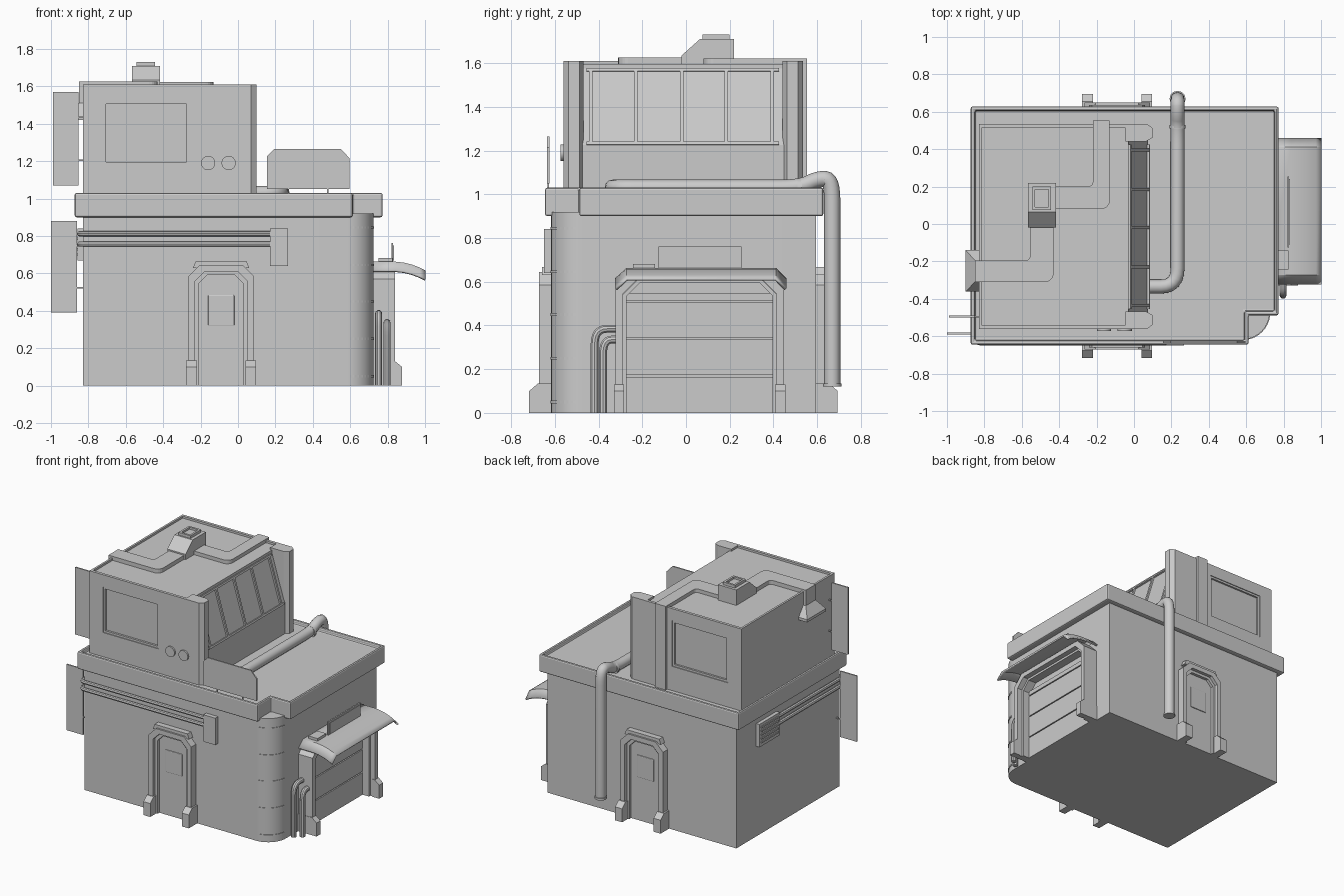
import bpy, bmesh, math
from mathutils import Vector

if "Cube" in bpy.data.objects:
    bpy.data.objects.remove(bpy.data.objects["Cube"])


def mesh(name, verts, faces, bevel=0.0, smooth=False):
    me = bpy.data.meshes.new(name)
    me.from_pydata([tuple(v) for v in verts], [], faces)
    bm = bmesh.new()
    bm.from_mesh(me)
    bmesh.ops.recalc_face_normals(bm, faces=bm.faces)
    bm.to_mesh(me)
    bm.free()
    ob = bpy.data.objects.new(name, me)
    bpy.context.collection.objects.link(ob)
    if bevel:
        m = ob.modifiers.new("bevel", 'BEVEL')
        m.width, m.segments, m.limit_method = bevel, 2, 'ANGLE'
    if smooth:
        shade(ob)
    return ob


def shade(ob):
    bpy.ops.object.select_all(action='DESELECT')
    ob.select_set(True)
    bpy.context.view_layer.objects.active = ob
    bpy.ops.object.shade_smooth_by_angle(angle=math.radians(35))


def loft(name, rings, **kw):
    """Closed solid through rings with equal point counts."""
    n = len(rings[0])
    verts = [p for r in rings for p in r]
    faces = [list(range(n)), list(range(len(verts) - n, len(verts)))]
    for k in range(len(rings) - 1):
        for i in range(n):
            j = (i + 1) % n
            faces.append([k * n + i, k * n + j, (k + 1) * n + j, (k + 1) * n + i])
    return mesh(name, verts, faces, **kw)


def prism(name, pts, axis, a, b, **kw):
    """Extrude a 2D profile along an axis: x -> (y,z), y -> (x,z), z -> (x,y)."""
    place = {'x': lambda p, d: (d, p[0], p[1]),
             'y': lambda p, d: (p[0], d, p[1]),
             'z': lambda p, d: (p[0], p[1], d)}[axis]
    return loft(name, [[place(p, d) for p in pts] for d in (a, b)], **kw)


def rect(x0, x1, y0, y1):
    return [(x0, y0), (x1, y0), (x1, y1), (x0, y1)]


def box(name, x0, x1, y0, y1, z0, z1, **kw):
    return prism(name, rect(x0, x1, y0, y1), 'z', z0, z1, **kw)


def arch(c, w, h, k):
    return [(c - w, 0), (c - w, h - k), (c - w + k, h), (c + w - k, h), (c + w, h - k), (c + w, 0)]


def frame(c, w, h, k, t):
    return arch(c, w, h, k) + arch(c, w - t, h - t, k * 0.85)[::-1]


def arc(cx, cy, r, a0, a1, n):
    return [(cx + r * math.cos(math.radians(a0 + (a1 - a0) * i / n)),
             cy + r * math.sin(math.radians(a0 + (a1 - a0) * i / n))) for i in range(n + 1)]


def pipe(name, pts, r, bend, res=4):
    pts = [Vector(p) for p in pts]
    path = [pts[0]]
    for a, p, b in zip(pts, pts[1:], pts[2:]):
        s = p + (a - p).normalized() * min(bend, (a - p).length * 0.49)
        e = p + (b - p).normalized() * min(bend, (b - p).length * 0.49)
        path += [s.lerp(p, t).lerp(p.lerp(e, t), t) for t in [i / 6 for i in range(7)]]
    path.append(pts[-1])
    cu = bpy.data.curves.new(name, 'CURVE')
    cu.dimensions, cu.bevel_depth, cu.bevel_resolution, cu.use_fill_caps = '3D', r, res, True
    sp = cu.splines.new('POLY')
    sp.points.add(len(path) - 1)
    for q, p in zip(sp.points, path):
        q.co = (*p, 1)
    ob = bpy.data.objects.new(name, cu)
    bpy.context.collection.objects.link(ob)
    bpy.ops.object.select_all(action='DESELECT')
    ob.select_set(True)
    bpy.context.view_layer.objects.active = ob
    bpy.ops.object.convert(target='MESH')
    shade(bpy.context.object)


# Ground floor with one rounded corner, and bands around that corner
L, R, F, B = -0.83, 0.725, -0.617, 0.594
prism("ground_floor", [(L, F)] + arc(R - 0.145, F + 0.145, 0.145, -90, 0, 10) + [(R, B), (L, B)],
      'z', 0, 0.92, smooth=True)
for z in (0.05, 0.25, 0.45, 0.645, 0.845):
    prism("corner_band", arc(R - 0.145, F + 0.145, 0.149, -82, -8, 8) + [(R - 0.145, F + 0.145)],
          'z', z - 0.006, z + 0.006)


# Roof slab with a notched corner and a raised rim
def slab(d):
    return [(-0.873 + d, -0.645 + d), (0.612 - d, -0.645 + d), (0.612 - d, -0.488 + d),
            (0.773 - d, -0.488 + d), (0.773 - d, 0.628 - d), (-0.873 + d, 0.628 - d)]


loft("roof_slab", [[(x, y, z) for x, y in slab(d)] for d, z in
     ((0, 0.9), (0, 1.03), (0.022, 1.03), (0.022, 1.0))], bevel=0.01)

# Upper storey: core with the slanted window wall, and a C-shaped shell around it
MID = -0.013
prism("upper_core", [(-0.815, 0.99), (0.075, 0.99), (0.075, 1.225), (-0.03, 1.575), (-0.03, 1.595),
                     (-0.815, 1.595)], 'y', -0.54, 0.515)
half = [(-0.83, 0.548), (0.07, 0.548), (0.1, 0.525), (0.1, 0.475), (0.065, 0.455), (-0.045, 0.455),
        (-0.045, 0.527), (-0.815, 0.527)]
shell = prism("upper_walls", [(x, MID - y) for x, y in half] + [(x, MID + y) for x, y in half[::-1]],
              'z', 0.99, 1.61)
wx0, wx1, wz0, wz1 = -0.72, -0.26, 1.18, 1.52
cut = box("window_cutter", wx0, wx1, -0.7, 0.7, wz0, wz1)
cut.hide_render = True
cut.hide_set(True)
m = shell.modifiers.new("windows", 'BOOLEAN')
m.object, m.solver = cut, 'EXACT'
for s in (-1, 1):
    ring = rect(wx0, wx1, wz0, wz1) + [(wx0, wz0)]
    inner = rect(wx0 + 0.015, wx1 - 0.015, wz0 + 0.015, wz1 - 0.015)
    prism("window_frame", ring + [inner[0]] + inner[::-1], 'y', MID + s * 0.525, MID + s * 0.542)

# Slanted window frame: rails and mullions laid on the slope
def on_slope(name, y0, y1, t0, t1):
    a, b = Vector((0.075, 0, 1.225)), Vector((-0.03, 0, 1.575))
    n = Vector((0.35, 0, 0.105)).normalized() * 0.012
    p, q = a.lerp(b, t0), a.lerp(b, t1)
    loft(name, [[v + Vector((0, y, 0)) for v in (p - n, p + n, q + n, q - n)] for y in (y0, y1)])


for t in (0.0, 0.96):
    on_slope("slant_window_rail", -0.455, 0.425, t, t + 0.04)
for y in (-0.435, -0.23, -0.02, 0.185, 0.395):
    on_slope("slant_window_mullion", y - 0.008, y + 0.008, 0, 1)

# Round wall fittings
for x in (-0.16, -0.05):
    prism("round_fitting", arc(x, 1.19, 0.038, 0, 345, 23), 'y', -0.573, -0.55, smooth=True)

# Rooftop unit and flat ducts
prism("roof_unit", [(-0.02, 1.59), (-0.02, 1.635), (0.064, 1.71), (0.22, 1.71), (0.22, 1.59)],
      'x', -0.568, -0.418)
loft("roof_unit_cap", [[(x, y, z) for x, y in rect(-0.543 + d, -0.443 - d, 0.075 + d, 0.2 - d)]
     for d, z in ((0, 1.7), (0, 1.73), (0.015, 1.73), (0.015, 1.715))])
prism("left_duct", [(-0.555, 0.0), (-0.43, 0.0)] + arc(-0.475, -0.265, 0.045, 0, -90, 5)
      + [(-0.85, -0.31), (-0.85, -0.195)] + arc(-0.58, -0.17, 0.025, -90, 0, 4), 'z', 1.585, 1.625)
prism("back_duct", [(-0.43, 0.2)] + arc(-0.245, 0.225, 0.025, -90, 0, 4)
      + [(-0.22, 0.553), (-0.13, 0.553)] + arc(-0.175, 0.125, 0.045, 0, -90, 5) + [(-0.43, 0.08)],
      'z', 1.585, 1.622)
box("back_duct_drop", -0.22, -0.13, 0.53, 0.553, 0.99, 1.62)
box("left_duct_drop", -0.85, -0.825, -0.31, -0.195, 1.49, 1.62)
loft("left_duct_flare", [[(x, y, z) for x, y in r] for r, z in (
    (rect(-0.9, -0.825, -0.36, -0.14), 1.42), (rect(-0.9, -0.825, -0.36, -0.14), 1.44),
    (rect(-0.85, -0.825, -0.31, -0.195), 1.51))])

# Blank sign plates: two on the left, one along the front roof edge
for name, x0, x1, y, z0, z1 in (("upper_side_sign", -0.99, -0.853, -0.495, 1.07, 1.57),
                                ("lower_side_sign", -1.0, -0.862, -0.585, 0.39, 0.88)):
    box(name, x0, x1, y - 0.005, y + 0.005, z0, z1)
    for t in (0.27, 0.73):
        z = z0 + (z1 - z0) * t
        box("sign_bracket", x1 - 0.02, -0.82, y - 0.004, y + 0.004, z - 0.004, z + 0.004)
prism("roof_edge_sign", [(0.155, 1.05), (0.597, 1.05), (0.597, 1.215), (0.55, 1.265), (0.195, 1.265),
                         (0.155, 1.225)], 'y', -0.635, -0.625)
for x in (0.27, 0.48):
    box("roof_sign_post", x - 0.004, x + 0.004, -0.634, -0.626, 1.02, 1.06)

# Cable runs around the front left corner, with end boxes
for z in (0.812, 0.757):
    pipe("wall_conduit", [(-0.848, 0.15, z), (-0.848, -0.635, z), (0.19, -0.635, z)], 0.014, 0.03, 2)
box("front_junction_box", 0.17, 0.268, -0.65, -0.61, 0.64, 0.84)
box("side_vent_box", -0.857, -0.82, 0.12, 0.36, 0.67, 0.84)
for i in range(5):
    z = 0.695 + i * 0.028
    box("side_vent_slat", -0.863, -0.85, 0.14, 0.34, z, z + 0.012)

# Front and back doors
for side, wall, s in (("front", F, -1), ("back", B, 1)):
    c = -0.09
    prism(side + "_door_frame", frame(c, 0.175, 0.645, 0.06, 0.035), 'y', wall - s * 0.02, wall + s * 0.055)
    prism(side + "_door_trim", frame(c, 0.142, 0.612, 0.053, 0.022), 'y', wall - s * 0.02, wall + s * 0.03)
    prism(side + "_door_panel", arch(c, 0.13, 0.6, 0.045), 'y', wall - s * 0.02, wall + s * 0.008)
    box(side + "_door_window", c - 0.07, c + 0.07, *sorted((wall, wall + s * 0.014)), 0.32, 0.485, bevel=0.005)
    prism(side + "_door_header", [(c - 0.15, 0.63), (c - 0.135, 0.667), (c + 0.135, 0.667), (c + 0.15, 0.63)],
          'y', wall - s * 0.02, wall + s * 0.042)
    for k in (-1, 1):
        prism(side + "_door_foot", [(wall - s * 0.02, 0), (wall + s * 0.1, 0), (wall + s * 0.1, 0.1),
              (wall + s * 0.06, 0.135), (wall - s * 0.02, 0.135)], 'x', c + k * 0.13, c + k * 0.187)

# Garage door with frame, feet and slats
gc = 0.0625
prism("garage_frame", frame(gc, 0.385, 0.645, 0.075, 0.035), 'x', 0.7, 0.84)
prism("garage_trim", frame(gc, 0.352, 0.612, 0.07, 0.018), 'x', 0.7, 0.8)
prism("garage_door", arch(gc, 0.34, 0.6, 0.06), 'x', 0.7, 0.735)
for z0, z1 in ((0, 0.165), (0.173, 0.335), (0.343, 0.505), (0.513, 0.545)):
    box("garage_slat", 0.72, 0.748, gc - 0.335, gc + 0.335, z0, z1)
for k in (-1, 1):
    prism("garage_foot", [(0, 0.0), (0.04, 0.0), (0.04, 0.115), (0, 0.13)], 'x', 0.7, 0.84).location.y = \
        gc + (0.352 if k > 0 else -0.392)
    prism("garage_foot_front", [(0.82, 0), (0.877, 0), (0.877, 0.1), (0.84, 0.13), (0.82, 0.13)],
          'y', gc + k * 0.345, gc + k * 0.392)

# Curved awning with folded ends, plus a small sign and box on top
path = [(0.72, 0.657), (0.84, 0.657), (0.885, 0.652), (0.93, 0.641), (0.97, 0.626), (1.0, 0.61)]
fold = [(-0.32, -0.045), (-0.27, 0), (0.41, 0), (0.455, -0.045)]
verts = [(x, y, z + d) for x, z in path for y, d in fold]
aw = mesh("awning", verts, [[i * 4 + j, i * 4 + j + 1, i * 4 + j + 5, i * 4 + j + 4]
                            for i in range(5) for j in range(3)], smooth=True)
m = aw.modifiers.new("thickness", 'SOLIDIFY')
m.thickness, m.offset = 0.012, 0
box("awning_sign", 0.82, 0.83, -0.125, 0.255, 0.655, 0.762)
box("awning_sign_face", 0.826, 0.833, -0.11, 0.24, 0.67, 0.748)
box("awning_box", 0.75, 0.825, -0.243, -0.142, 0.65, 0.682)

# Big roof pipe falling down the back wall, with collars
px = 0.233
pipe("roof_pipe", [(0.05, -0.335, 1.03), (px, -0.335, 1.03), (px, 0.525, 1.03), (px, 0.6, 1.07),
                   (px, 0.669, 1.07), (px, 0.669, 0.12)], 0.037, 0.1)
pipe("roof_pipe_collar", [(px, 0.51, 1.03), (px, 0.53, 1.03)], 0.043, 0)
pipe("pipe_end_collar", [(px, 0.669, 0.12), (px, 0.669, 0.135)], 0.043, 0)

# Twin pipes bending into the garage frame
for x, y, z in ((0.752, -0.418, 0.385), (0.797, -0.38, 0.335)):
    pipe("garage_pipe", [(x, y, 0), (x, y, z), (x, -0.3, z)], 0.019, 0.07, 3)
